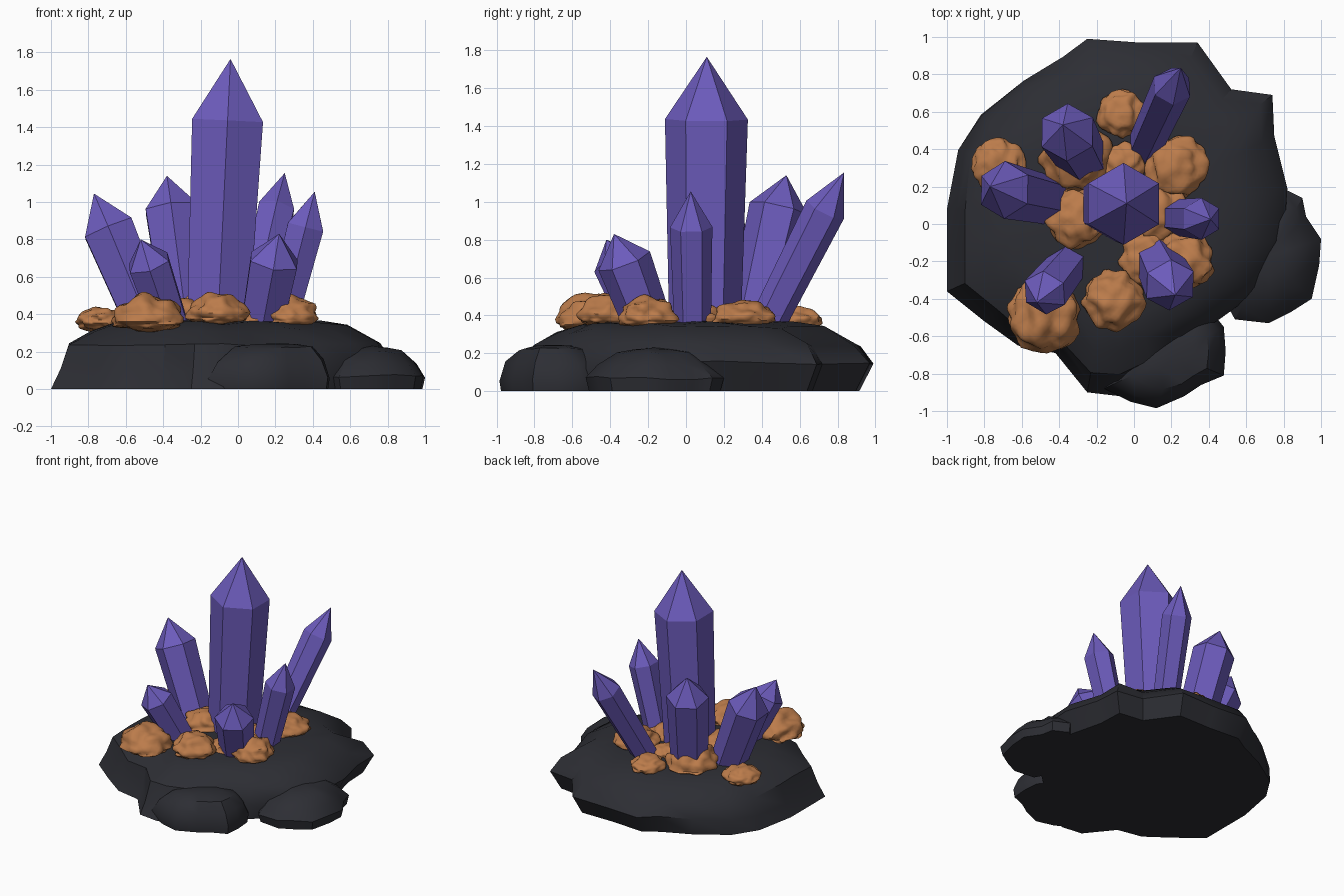
import bpy, bmesh, math, random
from mathutils import Vector, noise

if "Cube" in bpy.data.objects:
    bpy.data.objects.remove(bpy.data.objects["Cube"])

random.seed(4)


def material(name, rgb):
    m = bpy.data.materials.new(name)
    m.diffuse_color = (*rgb, 1)
    m.use_nodes = True
    m.node_tree.nodes["Principled BSDF"].inputs["Base Color"].default_value = m.diffuse_color
    return m


PURPLE = material("purple_crystal", (0.15, 0.105, 0.50))
ORANGE = material("orange_mineral", (0.50, 0.20, 0.07))
DARK = material("dark_rock", (0.026, 0.027, 0.034))


def finish(bm, name, mat, angle=None):
    bmesh.ops.recalc_face_normals(bm, faces=bm.faces)
    me = bpy.data.meshes.new(name)
    bm.to_mesh(me)
    bm.free()
    me.materials.append(mat)
    ob = bpy.data.objects.new(name, me)
    bpy.context.collection.objects.link(ob)
    if angle:
        bpy.ops.object.select_all(action='DESELECT')
        ob.select_set(True)
        bpy.context.view_layer.objects.active = ob
        bpy.ops.object.shade_smooth_by_angle(angle=math.radians(angle))
    return ob


def bridge(bm, a, b):
    n = len(a)
    for i in range(n):
        bm.faces.new((a[i], a[(i + 1) % n], b[(i + 1) % n], b[i]))


def crystal(name, base, tip, r, shoulder):
    """Six-sided tapered prism with a pointed end, leaning from base to tip."""
    base, tip = Vector(base), Vector(tip)
    q = Vector((0, 0, 1)).rotation_difference(tip - base)
    bm = bmesh.new()
    rings = []
    for t, s in ((0, 0.86), (shoulder, 1)):
        c = base.lerp(tip, t)
        rings.append([bm.verts.new(c + q @ Vector((r * s * math.cos(a), r * s * math.sin(a), 0)))
                      for a in (math.radians(30 + 60 * i) for i in range(6))])
    bridge(bm, *rings)
    top = bm.verts.new(tip)
    for i in range(6):
        bm.faces.new((rings[1][i], rings[1][(i + 1) % 6], top))
    bm.faces.new(rings[0])
    finish(bm, name, PURPLE)


def rock(name, outline, centre, flared, undercut, top_z):
    """Stacked outline rings, flared at front left and undercut at back right."""
    c = Vector(centre)
    pts = [Vector(p) - c for p in outline]
    mean = sum(p.length for p in pts) / len(pts)
    bm = bmesh.new()
    prev = None
    last = len(flared) - 1
    for k, ((za, sa), (zb, sb)) in enumerate(zip(flared, undercut)):
        ring = []
        for p in pts:
            d = p.normalized()
            w = min(1, max(0, 0.5 + 0.9 * (d.x + d.y) / 1.414))
            rounding = 0.1 * max(0, k - 1)
            length = p.length * (1 - rounding) + mean * rounding
            f = sa + (sb - sa) * w + (random.uniform(-0.015, 0.015) if k > 1 else 0)
            dz = random.uniform(-0.01, 0.01) if 0 < k < last else 0
            xy = c + d * length * f
            ring.append(bm.verts.new((xy.x, xy.y, za + (zb - za) * w + dz)))
        if prev:
            bridge(bm, prev, ring)
        else:
            bm.faces.new(ring)
        prev = ring
    top = bm.verts.new((c.x, c.y, top_z))
    for i in range(len(prev)):
        bm.faces.new((prev[i], prev[(i + 1) % len(prev)], top))
    finish(bm, name, DARK, 38)


def nugget(name, x, y, z, r, h):
    """Squashed bumpy mineral lump."""
    bm = bmesh.new()
    bmesh.ops.create_icosphere(bm, subdivisions=4, radius=1)
    off = Vector((x * 17, y * 23, 3.1))
    for v in bm.verts:
        n = v.co.normalized()
        f = 1.03 + 0.24 * noise.noise(n * 2.4 + off)
        p = n * f
        v.co = (x + p.x * r, y + p.y * r, z + p.z * (h if p.z > 0 else 0.05))
    finish(bm, name, ORANGE, 50)


# Main rock mound
rock("rock_base",
     [(-0.25, 0.99), (0.03, 0.97), (0.34, 0.97), (0.52, 0.72), (0.74, 0.69), (0.75, 0.47),
      (0.82, 0.19), (0.80, -0.1), (0.68, -0.36), (0.48, -0.52), (0.32, -0.64), (0.1, -0.8),
      (-0.08, -0.92), (-0.25, -0.9), (-0.42, -0.69), (-0.62, -0.65), (-0.8, -0.52), (-1, -0.36),
      (-1, -0.12), (-1, 0.08), (-0.95, 0.4), (-0.84, 0.6), (-0.6, 0.78), (-0.38, 0.9)],
     (-0.08, 0.05),
     [(0, 1.0), (0.10, 0.945), (0.24, 0.90), (0.315, 0.77), (0.352, 0.62), (0.37, 0.35)],
     [(0, 0.92), (0.15, 1.0), (0.245, 0.92), (0.335, 0.74), (0.36, 0.58), (0.37, 0.35)],
     0.375)

# Lower side rocks
SIDE = [(0, 0.95), (0.07, 1.0), (0.14, 0.82), (0.20, 0.55), (0.22, 0.3)]
FRONT = [(0, 0.97), (0.06, 1.0), (0.15, 0.88), (0.22, 0.65), (0.24, 0.35)]
rock("right_rock",
     [(0.78, 0.2), (0.9, 0.14), (0.92, 0.04), (1.0, -0.08), (0.99, -0.22), (0.95, -0.4),
      (0.84, -0.47), (0.72, -0.53), (0.54, -0.51), (0.45, -0.35), (0.5, -0.1), (0.62, 0.1)],
     (0.72, -0.17), SIDE, SIDE, 0.23)
rock("front_rock",
     [(0.48, -0.55), (0.49, -0.68), (0.48, -0.81), (0.36, -0.86), (0.27, -0.92), (0.12, -0.985),
      (-0.02, -0.95), (-0.16, -0.88), (-0.1, -0.7), (0.05, -0.52), (0.2, -0.42), (0.4, -0.45)],
     (0.22, -0.7), FRONT, FRONT, 0.245)

# Crystals
for name, base, tip, r, s in (
    ("main_crystal", (-0.11, 0.10, 0.3), (-0.04, 0.11, 1.765), 0.219, 0.775),
    ("left_crystal", (-0.46, 0.13, 0.3), (-0.77, 0.20, 1.045), 0.155, 0.75),
    ("back_left_crystal", (-0.27, 0.34, 0.3), (-0.38, 0.53, 1.14), 0.158, 0.79),
    ("back_right_crystal", (0.05, 0.40, 0.3), (0.25, 0.835, 1.155), 0.11, 0.77),
    ("right_crystal", (0.215, 0.035, 0.3), (0.41, 0.025, 1.055), 0.112, 0.75),
    ("front_right_crystal", (0.12, -0.18, 0.3), (0.22, -0.38, 0.83), 0.145, 0.73),
    ("front_left_crystal", (-0.35, -0.21, 0.3), (-0.52, -0.42, 0.80), 0.125, 0.75),
):
    crystal(name, base, tip, r, s)

# Mineral lumps around the crystal feet
for i, (x, y, z, r, h) in enumerate((
    (-0.73, 0.32, 0.36, 0.13, 0.07),
    (-0.07, 0.59, 0.37, 0.12, 0.07),
    (0.23, 0.31, 0.38, 0.155, 0.09),
    (-0.48, -0.49, 0.36, 0.185, 0.14),
    (-0.11, -0.41, 0.39, 0.15, 0.12),
    (0.27, -0.20, 0.38, 0.15, 0.11),
    (-0.31, 0.03, 0.38, 0.15, 0.10),
    (0.14, 0.06, 0.37, 0.15, 0.08),
    (-0.31, 0.36, 0.37, 0.18, 0.15),
    (-0.06, 0.32, 0.37, 0.11, 0.06),
    (0.08, -0.18, 0.37, 0.14, 0.07),
)):
    nugget(f"mineral_lump_{i + 1}", x, y, z, r, h)
